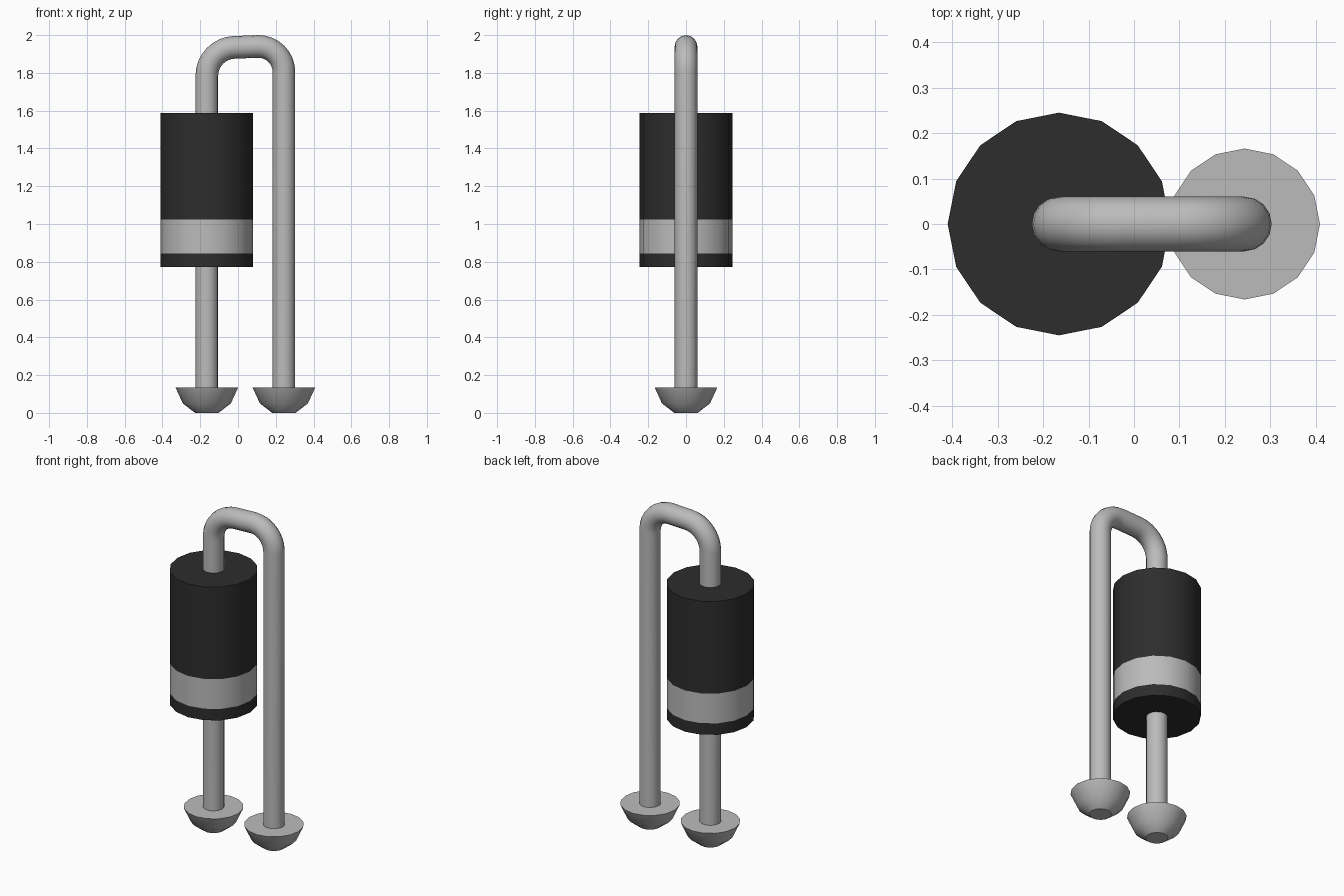
import bpy, bmesh, math

cube = bpy.data.objects.get("Cube")
if cube:
    bpy.data.objects.remove(cube, do_unlink=True)


def material(name, value):
    m = bpy.data.materials.new(name)
    m.use_nodes = True
    colour = (value, value, value, 1)
    m.diffuse_color = colour
    m.node_tree.nodes["Principled BSDF"].inputs["Base Color"].default_value = colour
    return m


metal = material("grey metal", 0.5)
black = material("black casing", 0.026)
LEFT_X, RIGHT_X, SIDES = -0.165, 0.243, 16


def smooth(ob, angle):
    bpy.ops.object.select_all(action='DESELECT')
    ob.select_set(True)
    bpy.context.view_layer.objects.active = ob
    bpy.ops.object.shade_smooth_by_angle(angle=math.radians(angle))


def lathe(name, x, profile, mats, rule=lambda z: 0):
    """Closed turned solid from (radius, z) pairs listed bottom to top."""
    bm = bmesh.new()
    rings = [[bm.verts.new((r * math.cos(2 * math.pi * i / SIDES),
                            r * math.sin(2 * math.pi * i / SIDES), z))
              for i in range(SIDES)] for r, z in profile]
    for a, b in zip(rings, rings[1:]):
        for i in range(SIDES):
            j = (i + 1) % SIDES
            bm.faces.new((a[i], a[j], b[j], b[i]))
    bm.faces.new(rings[0][::-1])
    bm.faces.new(rings[-1])
    for f in bm.faces:
        f.material_index = rule(f.calc_center_median().z)
    me = bpy.data.meshes.new(name)
    bm.to_mesh(me)
    bm.free()
    for m in mats:
        me.materials.append(m)
    ob = bpy.data.objects.new(name, me)
    ob.location.x = x
    bpy.context.collection.objects.link(ob)
    smooth(ob, 30)
    return ob


# Casing with a pale polarity band
lathe("casing", LEFT_X,
      [(0.245, 0.773), (0.245, 0.843), (0.245, 1.025), (0.245, 1.588)],
      [black, metal], lambda z: 1 if 0.843 < z < 1.025 else 0)

# Solder cups under both legs
for name, x in (("right_solder_foot", LEFT_X), ("left_solder_foot", RIGHT_X)):
    lathe(name, x, [(0.062, 0.0), (0.127, 0.05), (0.166, 0.135)], [metal])


# Bent wire: up through the casing, over the top, down the other side
def bend(cx, cz, r, start, end, steps=8):
    return [(cx + r * math.cos(math.radians(start + (end - start) * i / steps)),
             cz + r * math.sin(math.radians(start + (end - start) * i / steps)))
            for i in range(steps + 1)]


path = ([(LEFT_X, 0.1)] + bend(LEFT_X + 0.15, 1.785, 0.15, 180, 92)
        + bend(RIGHT_X - 0.135, 1.805, 0.135, 90, 0) + [(RIGHT_X, 0.1)])
curve = bpy.data.curves.new("wire_lead", 'CURVE')
curve.dimensions = '3D'
curve.bevel_depth = 0.06
curve.bevel_resolution = 6
curve.use_fill_caps = True
spline = curve.splines.new('POLY')
spline.points.add(len(path) - 1)
for p, (x, z) in zip(spline.points, path):
    p.co = (x, 0, z, 1)
curve.materials.append(metal)
wire = bpy.data.objects.new("wire_lead", curve)
bpy.context.collection.objects.link(wire)
bpy.ops.object.select_all(action='DESELECT')
wire.select_set(True)
bpy.context.view_layer.objects.active = wire
bpy.ops.object.convert(target='MESH')
smooth(bpy.context.view_layer.objects.active, 40)
